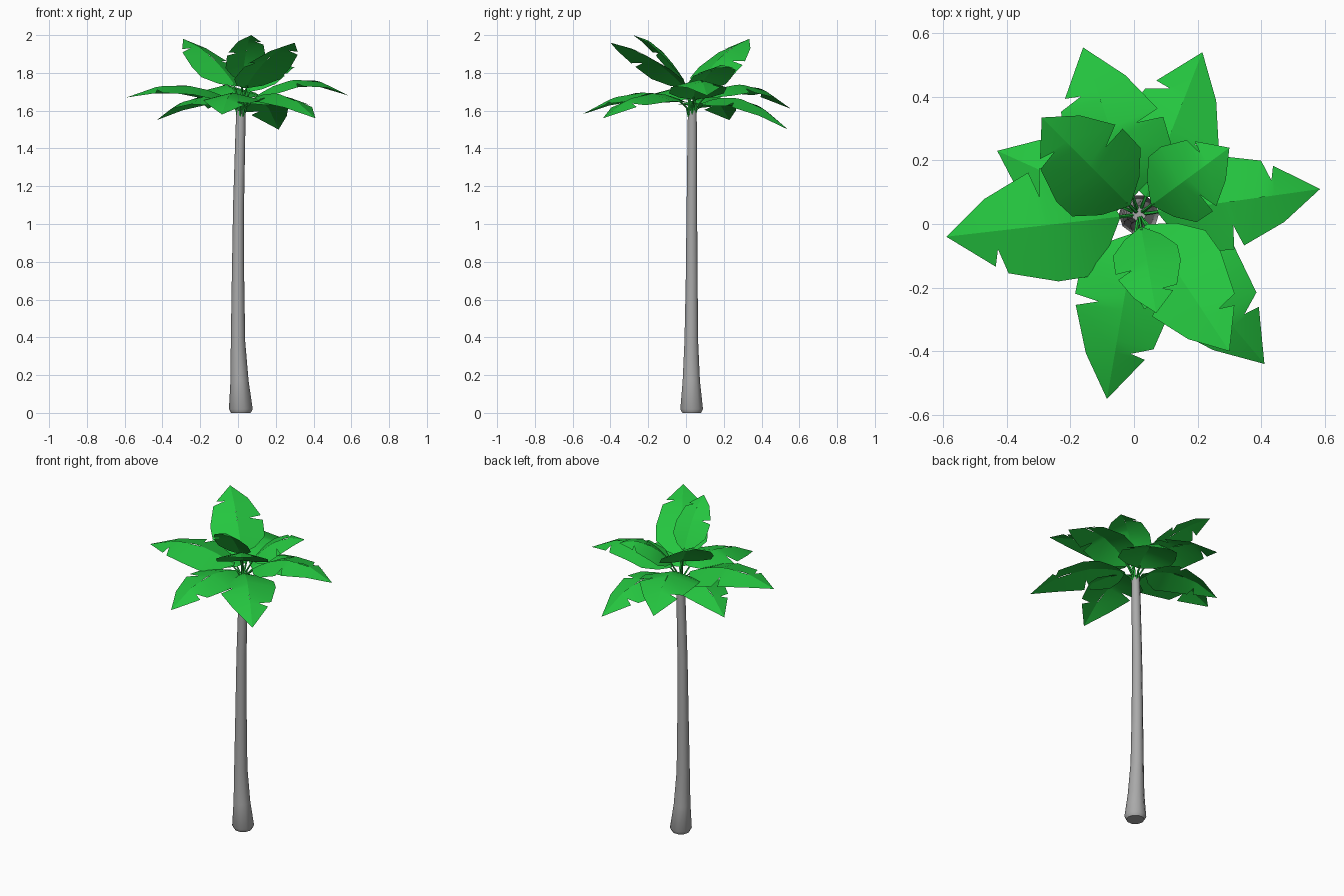
import bpy, math
from mathutils import Vector

if "Cube" in bpy.data.objects:
    bpy.data.objects.remove(bpy.data.objects["Cube"])

green = bpy.data.materials.new("leaf_green")
green.diffuse_color = (0.018, 0.56, 0.05, 1)
green.use_nodes = True
green.node_tree.nodes["Principled BSDF"].inputs["Base Color"].default_value = green.diffuse_color
bark = bpy.data.materials.new("bark_grey")
bark.diffuse_color = (0.4, 0.4, 0.4, 1)
bark.use_nodes = True
bark.node_tree.nodes["Principled BSDF"].inputs["Base Color"].default_value = bark.diffuse_color
CX, CY = 0.015, 0.03


def make_object(name, verts, faces, mat, angle):
    me = bpy.data.meshes.new(name)
    me.from_pydata(verts, [], faces)
    ob = bpy.data.objects.new(name, me)
    bpy.context.collection.objects.link(ob)
    me.materials.append(mat)
    bpy.ops.object.select_all(action='DESELECT')
    ob.select_set(True)
    bpy.context.view_layer.objects.active = ob
    bpy.ops.object.shade_smooth_by_angle(angle=math.radians(angle))
    return ob


def tube(rings, sides):
    """Capped tube through (centre, radius) rings, all lying flat."""
    verts, faces = [], []
    for c, r in rings:
        for i in range(sides):
            a = math.tau * i / sides
            verts.append((c[0] + r * math.cos(a), c[1] + r * math.sin(a), c[2]))
    for k in range(len(rings) - 1):
        for i in range(sides):
            j = (i + 1) % sides
            faces.append((k * sides + i, k * sides + j,
                          (k + 1) * sides + j, (k + 1) * sides + i))
    n = len(verts)
    faces += [tuple(range(sides))[::-1], tuple(range(n - sides, n))]
    return verts, faces


# Trunk: flared foot, slight sway, tapering to the crown
trunk = [((.015, .03, 0), .052), ((.015, .03, .02), .063), ((.008, .028, .17), .048),
         ((.0, .028, .38), .038), ((.0, .03, .7), .033), ((.003, .031, 1.1), .029),
         ((.013, .033, 1.5), .026), ((.015, .033, 1.6), .024)]
make_object("trunk", *tube(trunk, 10), bark, 40)

# Blade edges: (rib position, edge position, half width), one torn notch per side
LEFT = [(0, 0, .04), (.10, .07, .55), (.22, .20, .98), (.38, .38, 1.0),
        (.64, .68, .76), (.68, .72, .32), (.72, .75, .62), (1, 1, 0)]
RIGHT = [(0, 0, .04), (.10, .07, .55), (.22, .20, .98), (.38, .42, 1.0),
         (.42, .44, .50), (.46, .49, .95), (.72, .77, .58), (1, 1, 0)]


def leaf(name, tip, z0, zm, width, r0=0.06):
    tip = Vector(tip)
    flat = Vector((tip.x - CX, tip.y - CY, 0))
    length = flat.length
    out = flat.normalized()
    side = Vector((-out.y, out.x, 0))

    def rib(t):
        # parabola through start, middle and tip heights
        z = z0 * (1 - t) * (1 - 2 * t) + 4 * zm * t * (1 - t) + tip.z * t * (2 * t - 1)
        return Vector((CX, CY, z)) + out * (r0 + (length - r0) * t)

    def normal(t):
        tan = rib(t + .01) - rib(t - .01)
        return tan.cross(side).normalized()

    verts = [rib(e[0]) for e in LEFT] + [rib(e[0]) for e in RIGHT]
    faces = []
    for k, (sign, edge) in enumerate(((1, LEFT), (-1, RIGHT))):
        n = len(edge)
        rib0, e0 = k * len(LEFT), len(verts)
        for tr, te, w in edge:
            w *= width
            verts.append(rib(te) + side * sign * w - normal(te) * w * .25)
        for i in range(n - 1):
            f = [rib0 + i, rib0 + i + 1, e0 + i + 1, e0 + i]
            if i == n - 2:
                f.pop(2)
            faces.append(f if sign > 0 else f[::-1])
    make_object(name, verts, faces, green, 40)

    # Stalk from the trunk top to the blade
    foot = Vector((CX, CY, 1.56)) + out * .012
    mid = foot.lerp(rib(0), .55) - out * .012
    make_object(name + "_stalk",
                *tube([(foot, .008), (mid, .006), (rib(.04) - Vector((0, 0, .004)), .005)], 5),
                green, 40)


# Spreading leaves
leaf("leaf_right", (.585, .11, 1.68), 1.66, 1.765, .15)
leaf("leaf_left", (-.59, -.04, 1.67), 1.66, 1.735, .18)
leaf("leaf_back_left", (-.16, .555, 1.61), 1.67, 1.735, .17)
leaf("leaf_back_right", (.215, .54, 1.50), 1.64, 1.655, .165)
leaf("leaf_front", (-.085, -.55, 1.58), 1.66, 1.69, .155)
leaf("leaf_front_right", (.41, -.44, 1.56), 1.65, 1.685, .165)
leaf("leaf_side_left", (-.43, .23, 1.55), 1.64, 1.665, .15)

# Rising leaves
leaf("upper_leaf_back_left", (-.29, .335, 1.98), 1.73, 1.895, .155, .04)
leaf("upper_leaf_front_right", (.30, -.40, 1.96), 1.72, 1.885, .15, .04)
leaf("upper_leaf_front", (.07, -.28, 2.0), 1.76, 1.93, .105, .04)
leaf("upper_leaf_back_right", (.30, .24, 1.83), 1.70, 1.825, .13, .05)
